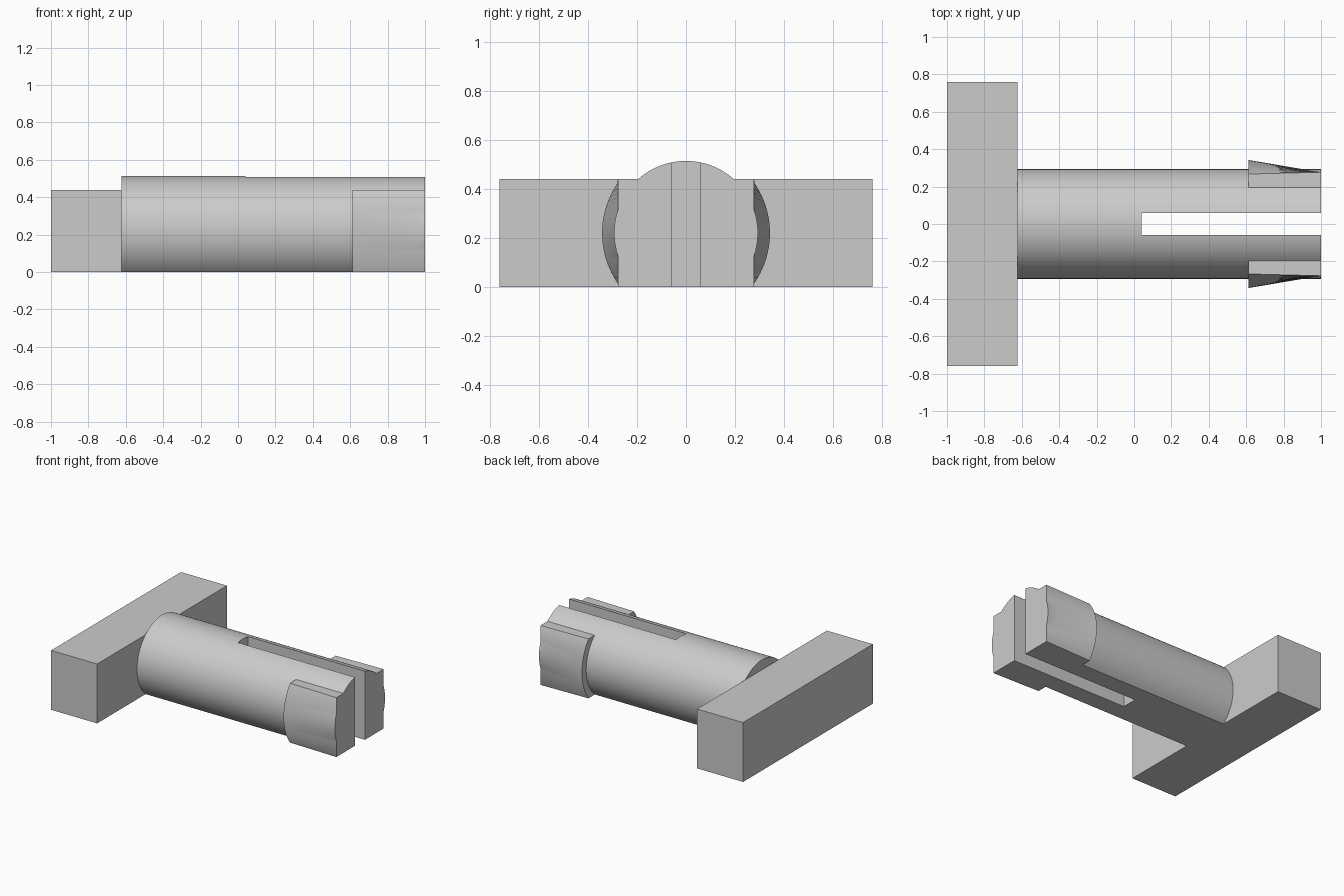
import bpy
import bmesh
import math

cube = bpy.data.objects.get("Cube")
if cube:
    bpy.data.objects.remove(cube, do_unlink=True)

grey = bpy.data.materials.new("plain_grey")
grey.use_nodes = True
grey.diffuse_color = (0.6, 0.6, 0.6, 1)
grey.node_tree.nodes["Principled BSDF"].inputs["Base Color"].default_value = (0.6, 0.6, 0.6, 1)

RADIUS, AXIS_Z, HEIGHT = 0.293, 0.221, 0.44


def loft(name, start, end, x0, x1):
    """Solid between two matching (y, z) outlines at x0 and x1."""
    bm = bmesh.new()
    a = [bm.verts.new((x0, y, z)) for y, z in start]
    b = [bm.verts.new((x1, y, z)) for y, z in end]
    bm.faces.new(a)
    bm.faces.new(b)
    for i in range(len(a)):
        j = (i + 1) % len(a)
        bm.faces.new((a[i], a[j], b[j], b[i]))
    bmesh.ops.recalc_face_normals(bm, faces=bm.faces)
    mesh = bpy.data.meshes.new(name)
    bm.to_mesh(mesh)
    bm.free()
    mesh.materials.append(grey)
    obj = bpy.data.objects.new(name, mesh)
    bpy.context.collection.objects.link(obj)
    return obj


def box(name, x0, x1, y0, y1, z0, z1):
    outline = [(y0, z0), (y1, z0), (y1, z1), (y0, z1)]
    return loft(name, outline, outline, x0, x1)


def combine(target, tool, operation):
    """Apply a boolean and discard the tool."""
    mod = target.modifiers.new(operation.lower(), "BOOLEAN")
    mod.operation, mod.object, mod.solver = operation, tool, "EXACT"
    bpy.context.view_layer.objects.active = target
    bpy.ops.object.modifier_apply(modifier=mod.name)
    bpy.data.objects.remove(tool, do_unlink=True)


# Crossbar head
box("crossbar", -1, -0.623, -0.76, 0.76, 0, HEIGHT)

# Round shaft with a flat underside
low = -math.asin(AXIS_Z / RADIUS)
steps = 72
angles = [low + (math.pi - 2 * low) * i / steps for i in range(steps + 1)]
outline = [(RADIUS * math.cos(t), AXIS_Z + RADIUS * math.sin(t)) for t in angles]
shaft = loft("split_shaft", outline, outline, -0.623, 1)

# Tapered snap lugs on both sides of the tip
arc_radius, arc_y = 0.36, -0.018
heights = [HEIGHT * i / 24 for i in range(25)]
for side in (-1, 1):
    bulge = [(side * (arc_y + math.sqrt(arc_radius ** 2 - (z - HEIGHT / 2) ** 2)), z) for z in heights]
    flat = [(side * 0.277, z) for z in heights]
    root = [(side * 0.12, HEIGHT), (side * 0.12, 0)]
    combine(shaft, loft("lug", bulge + root, flat + root, 0.613, 1), "UNION")

# Slot that splits the shaft into two prongs
combine(shaft, box("slot", 0.04, 1.2, -0.058, 0.058, -0.2, 0.8), "DIFFERENCE")

bpy.ops.object.select_all(action="DESELECT")
shaft.select_set(True)
bpy.context.view_layer.objects.active = shaft
bpy.ops.object.shade_smooth_by_angle(angle=math.radians(20))
